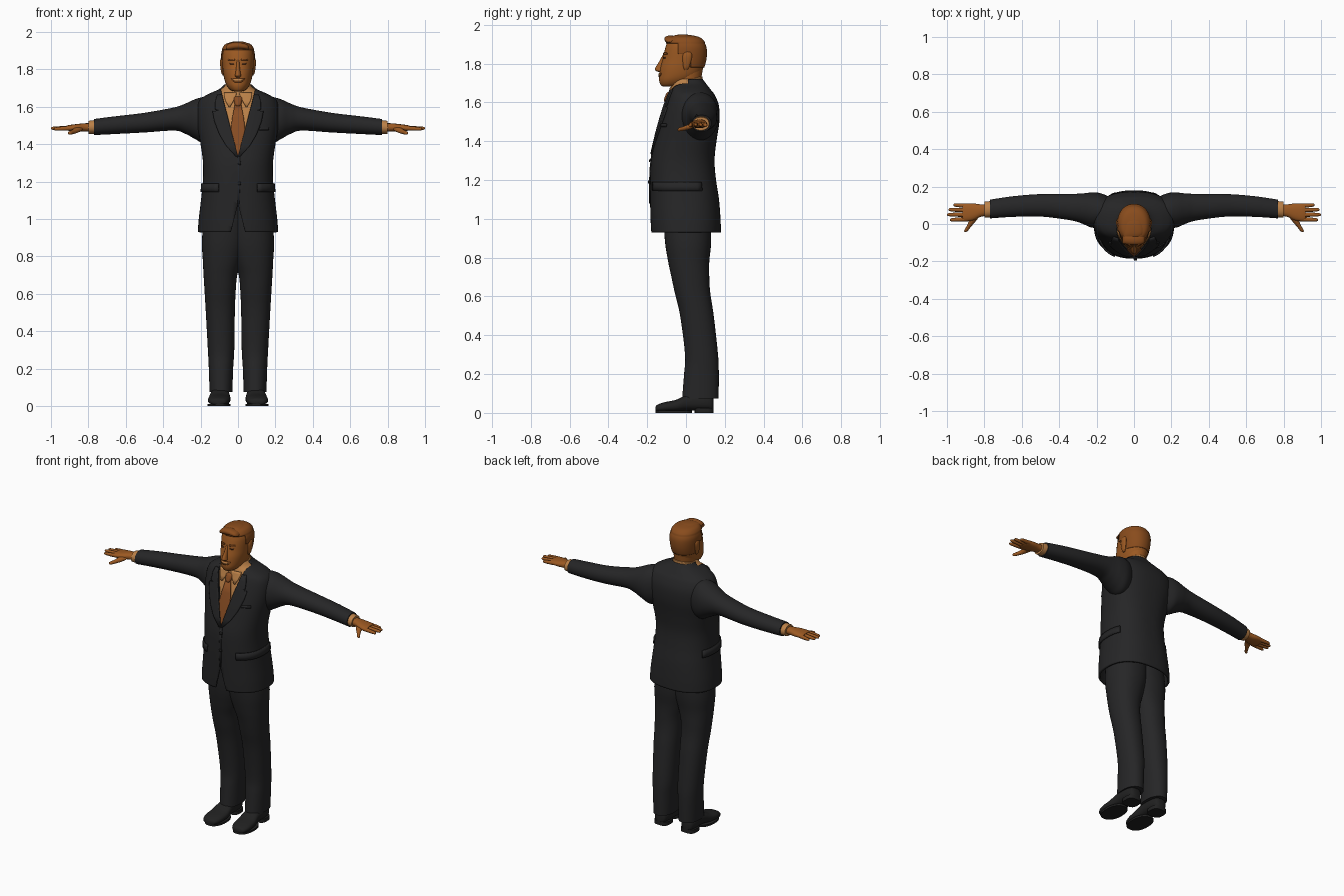
import bpy, bmesh, math
from mathutils import Vector


def material(name, rgb):
    m = bpy.data.materials.new(name)
    m.diffuse_color = (*rgb, 1)
    return m


SUIT = material("charcoal cloth", (0.019, 0.019, 0.020))
SHOE = material("black leather", (0.015, 0.015, 0.015))
SKIN = material("warm skin", (0.33, 0.10, 0.016))
HAIR = material("brown hair", (0.25, 0.072, 0.012))
SHIRT = material("tan shirt", (0.50, 0.22, 0.065))
TIE = material("rust tie", (0.25, 0.075, 0.017))
DARK = material("dark brown", (0.09, 0.03, 0.01))


def sample(keys, steps=5):
    """Smooth curve through keys (t, u0, u1, v0, v1)."""
    out = []
    for i in range(len(keys) - 1):
        a, b, c, d = (keys[max(i - 1, 0)], keys[i], keys[i + 1], keys[min(i + 2, len(keys) - 1)])
        for s in range(steps):
            f = s / steps
            out.append([0.5 * (2 * q + (r - p) * f + (2 * p - 5 * q + 4 * r - w) * f * f
                               + (3 * q - p - 3 * r + w) * f ** 3) for p, q, r, w in zip(a, b, c, d)])
    return out + [list(keys[-1])]


def ring_at(keys, z):
    rings = sample(keys)
    for a, b in zip(rings, rings[1:]):
        if a[0] <= z <= b[0]:
            f = (z - a[0]) / max(b[0] - a[0], 1e-6)
            return [p + (q - p) * f for p, q in zip(a, b)]
    return rings[-1]


def ring_point(r, ang, p, off=0.0):
    c, s = math.cos(ang), math.sin(ang)
    u = math.copysign(abs(c) ** (2 / p), c) * ((r[2] - r[1]) / 2 + off) + (r[1] + r[2]) / 2
    v = math.copysign(abs(s) ** (2 / p), s) * ((r[4] - r[3]) / 2 + off) + (r[3] + r[4]) / 2
    return u, v


def finish(bm, name, mat, mirror=False, thick=0.0, angle=40):
    bmesh.ops.recalc_face_normals(bm, faces=bm.faces[:])
    me = bpy.data.meshes.new(name)
    bm.to_mesh(me)
    bm.free()
    ob = bpy.data.objects.new(name, me)
    bpy.context.collection.objects.link(ob)
    me.materials.append(mat)
    bpy.ops.object.select_all(action='DESELECT')
    ob.select_set(True)
    bpy.context.view_layer.objects.active = ob
    bpy.ops.object.shade_smooth_by_angle(angle=math.radians(angle))
    if thick:
        m = ob.modifiers.new("thickness", 'SOLIDIFY')
        m.thickness, m.offset = thick, -1
    if mirror:
        ob.modifiers.new("mirror", 'MIRROR')
    return ob


def loft_mesh(keys, axis='z', n=32, p=2.0, caps=True, off=0.0):
    bm = bmesh.new()
    rows = []
    for r in sample(keys):
        row = []
        for i in range(n):
            u, v = ring_point(r, 2 * math.pi * i / n, p, off)
            co = {'z': (u, v, r[0]), 'x': (r[0], u, v), 'y': (u, r[0], v)}[axis]
            row.append(bm.verts.new(co))
        rows.append(row)
    for a, b in zip(rows, rows[1:]):
        for i in range(n):
            j = (i + 1) % n
            bm.faces.new((a[i], a[j], b[j], b[i]))
    if caps:
        bm.faces.new(rows[0])
        bm.faces.new(rows[-1])
    return bm


def loft(name, keys, mat, axis='z', n=32, p=2.0, mirror=False):
    return finish(loft_mesh(keys, axis, n, p), name, mat, mirror)


def grid(name, rows, mat, mirror=False, thick=0.006):
    bm = bmesh.new()
    vs = [[bm.verts.new(c) for c in row] for row in rows]
    for a, b in zip(vs, vs[1:]):
        for i in range(len(a) - 1):
            bm.faces.new((a[i], a[i + 1], b[i + 1], b[i]))
    ob = finish(bm, name, mat, mirror, thick)
    ob.modifiers[0].offset = 0
    return ob


def front_patch(name, keys, p, rows, off, mat, mirror=False, thick=0.006, cols=8):
    """Thin plate lying on the front of a loft; rows are (z, x0, x1)."""
    pts = []
    for z, x0, x1 in rows:
        r = ring_at(keys, z)
        rx, ry, cy = (r[2] - r[1]) / 2, (r[4] - r[3]) / 2, (r[3] + r[4]) / 2
        xs = [x0 + (x1 - x0) * i / cols for i in range(cols + 1)]
        pts.append([(x, cy - ry * (1 - min(1, abs(x) / rx) ** p) ** (1 / p) - off, z) for x in xs])
    return grid(name, pts, mat, mirror, thick)


def cut(bm, co, no):
    bmesh.ops.bisect_plane(bm, geom=bm.verts[:] + bm.edges[:] + bm.faces[:],
                           plane_co=Vector(co), plane_no=Vector(no))


def remove(bm, rule):
    dead = [f for f in bm.faces if rule(f.calc_center_median())]
    bmesh.ops.delete(bm, geom=dead, context='FACES')


# Jacket body with an open collar V and a split at the hem
def sym(rows):
    return [(z, -w, w, f, b) for z, w, f, b in rows]


TORSO = sym([(0.93, .215, -.18, .18), (1.0, .21, -.183, .178), (1.1, .198, -.185, .17),
             (1.2, .188, -.185, .155), (1.3, .187, -.18, .147), (1.4, .20, -.16, .157),
             (1.5, .217, -.135, .172), (1.58, .22, -.112, .17), (1.635, .205, -.094, .15),
             (1.665, .165, -.084, .128), (1.695, .10, -.078, .105), (1.72, .074, -.072, .086)])
P, V, K = 2.4, 1.335, 0.26
bm = loft_mesh(TORSO, n=64, p=P, caps=False)
for s in (1, -1):
    cut(bm, (0, 0, V), (s, 0, -K))
    cut(bm, (0, 0, 1.08), (s, 0, K))
cut(bm, (0, .01, 0), (0, 1, 0))
remove(bm, lambda c: c.y < .01 and (abs(c.x) < K * (c.z - V) or abs(c.x) < K * (1.08 - c.z)))
finish(bm, "jacket", SUIT, thick=0.012)

front_patch("lapel", TORSO, P, [(1.335, .0, .012), (1.39, .014, .062), (1.45, .03, .098), (1.52, .048, .125),
            (1.575, .062, .135), (1.58, .064, .10), (1.585, .065, .122), (1.63, .077, .12),
            (1.665, .085, .11)], .005, SUIT, True, .009)
front_patch("front_edge", TORSO, P, [(1.335, -.004, .01), (1.25, -.004, .01), (1.17, -.004, .01),
            (1.08, -.002, .008)], .002, SUIT)
front_patch("breast_pocket", TORSO, P, [(1.475, .115, .165), (1.49, .115, .165)], .004, SUIT)
for z in (1.19, 1.30):
    front_patch("button", TORSO, P, [(z - .008, .0, .016), (z + .008, .0, .016)], .007, SHOE)
flap = [[(*ring_point(ring_at(TORSO, z), math.radians(-62 + 9 * i), P, .004), z) for i in range(11)]
        for z in (1.145, 1.165, 1.19)]
grid("pocket_flap", flap, SUIT, True, .008)

# Sleeves
loft("sleeve", [(.12, .0, .14, 1.43, 1.64), (.18, -.02, .165, 1.405, 1.652), (.23, -.018, .168, 1.428, 1.64),
     (.28, .003, .163, 1.455, 1.618), (.34, .02, .161, 1.473, 1.597), (.5, .04, .16, 1.463, 1.568),
     (.65, .038, .148, 1.455, 1.55), (.77, .03, .13, 1.449, 1.535)], SUIT, 'x', 36, 2.1, True)

# Shirt, collar, cuffs and tie
SHIRT_KEYS = [(z, a + .009, b - .009, f + .009, k - .009) for z, a, b, f, k in TORSO if z > 1.25]
loft("shirt", SHIRT_KEYS, SHIRT, n=48, p=P)
bm = loft_mesh(sym([(1.655, .078, -.084, .078), (1.69, .073, -.08, .084), (1.715, .069, -.075, .084)]), caps=False)
for v in bm.verts:
    v.co.z += v.co.y * .22
finish(bm, "shirt_collar", SHIRT, thick=.006)
front_patch("collar_wing", SHIRT_KEYS, P, [(1.60, .042, .05), (1.63, .025, .066), (1.66, .01, .075),
            (1.675, .008, .075)], .008, SHIRT, True)
front_patch("tie_blade", SHIRT_KEYS, P, [(1.335, -.012, .012), (1.37, -.03, .03), (1.42, -.041, .041),
            (1.48, -.038, .038), (1.54, -.031, .031), (1.615, -.016, .016)], .006, TIE, thick=.009)
loft("tie_knot", sym([(1.605, .012, -.112, -.085), (1.615, .018, -.114, -.08), (1.645, .025, -.102, -.07),
                      (1.655, .02, -.092, -.07)]), TIE, n=20)
loft("cuff", [(.75, .037, .123, 1.455, 1.53), (.785, .035, .121, 1.455, 1.527), (.80, .034, .119, 1.456, 1.524)],
     SHIRT, 'x', 28, 2.1, True)

# Hands
loft("palm", [(.78, .045, .105, 1.468, 1.512), (.82, .038, .105, 1.468, 1.512), (.86, .02, .11, 1.468, 1.508),
     (.90, .014, .11, 1.471, 1.503), (.918, .02, .105, 1.475, 1.499)], SKIN, 'x', 24, 2.3, True)
for name, y0, y1, tip, z in (("index_finger", .026, .022, .985, 1.481), ("middle_finger", .05, .05, 1.0, 1.485),
                             ("ring_finger", .074, .077, .992, 1.484), ("little_finger", .097, .102, .965, 1.481)):
    L = tip - .89
    loft(name, [(.89 + L * f, y0 + (y1 - y0) * f - r, y0 + (y1 - y0) * f + r,
                 1.486 + (z - 1.486) * f - r, 1.486 + (z - 1.486) * f + r)
                for f, r in ((0, .012), (.4, .0115), (.8, .0095), (.95, .007), (1, .002))],
         SKIN, 'x', 12, 2, True)
loft("thumb", [(-.043, .899, .905, 1.455, 1.461), (-.037, .889, .909, 1.451, 1.469),
     (-.015, .872, .897, 1.454, 1.476), (.01, .85, .885, 1.459, 1.486), (.035, .83, .88, 1.467, 1.495)],
     SKIN, 'y', 14, 2, True)

# Trousers
loft("trouser_leg", [(.075, .03, .152, -.02, .168), (.2, .026, .156, -.01, .169), (.3, .02, .161, -.005, .165),
     (.5, .017, .172, -.03, .143), (.62, .012, .179, -.058, .125), (.7, .004, .184, -.075, .12),
     (.78, -.02, .188, -.092, .12), (.9, -.05, .192, -.11, .13), (1.12, -.06, .17, -.12, .12)],
     SUIT, n=36, p=2.2, mirror=True)

# Shoes with sole and heel
loft("shoe", [(-.158, .085, .125, .012, .03), (-.148, .062, .147, .006, .042), (-.11, .045, .16, .005, .055),
     (-.05, .04, .158, .006, .068), (.01, .045, .148, .012, .095), (.09, .048, .145, .012, .10),
     (.13, .058, .135, .012, .09), (.142, .075, .118, .018, .07)], SHOE, 'y', 28, 2.4, True)
loft("shoe_sole", [(z, .04, .162, -.158, .03) for z in (0, .012)], SHOE, n=32, p=2.3, mirror=True)
loft("shoe_heel", [(z, .047, .146, .045, .143) for z in (0, .024)], SHOE, n=24, p=3, mirror=True)

# Neck and head
loft("neck", sym([(1.6, .06, -.05, .07), (1.70, .062, -.068, .076), (1.78, .066, -.06, .088)]), SKIN)
HEAD = sym([(1.682, .018, -.118, -.06), (1.69, .04, -.13, -.01), (1.712, .059, -.138, .035),
            (1.74, .071, -.137, .07), (1.78, .079, -.132, .09), (1.82, .083, -.121, .101), (1.86, .086, -.112, .104),
            (1.89, .085, -.104, .10), (1.915, .076, -.094, .086), (1.932, .058, -.076, .062),
            (1.941, .02, -.035, .02)])
loft("head", HEAD, SKIN, n=40, p=2.15)
loft("nose", sym([(1.757, .011, -.142, -.11), (1.766, .017, -.159, -.11), (1.78, .014, -.157, -.11),
                  (1.81, .010, -.139, -.10), (1.85, .008, -.117, -.09)]), SKIN, n=16)
loft("ear", [(1.768, .074, .082, -.008, .008), (1.785, .074, .09, -.014, .018), (1.83, .076, .096, -.018, .03),
             (1.855, .076, .094, -.012, .028), (1.864, .078, .086, .0, .016)], SKIN, n=16, mirror=True)

# Face details
front_patch("eyebrow", HEAD, 2.15, [(1.848, .016, .052), (1.856, .018, .05)], .003, HAIR, True)
front_patch("eye", HEAD, 2.15, [(1.827, .022, .042), (1.835, .02, .044)], .001, DARK, True, .004)
front_patch("lips", HEAD, 2.15, [(1.731, -.016, .016), (1.74, -.03, .03), (1.752, -.036, .036)], .001, HAIR)
front_patch("teeth", HEAD, 2.15, [(1.738, -.018, .018), (1.748, -.028, .028)], .003, SHIRT, thick=.005)

# Short hair cap with sideburns, and a swept fringe
bm = loft_mesh(HEAD, n=48, p=2.15, off=.004)
for co, no in (((0, 0, 1.905), (0, 0, 1)), ((0, 0, 1.78), (0, 0, 1)), ((0, 0, 1.85), (0, 0, 1)),
               ((0, .025, 0), (0, 1, 0)), ((0, -.04, 0), (0, 1, 0))):
    cut(bm, co, no)
remove(bm, lambda c: not (c.z > 1.905 or (c.y > .025 and c.z > 1.78) or (c.y > -.04 and c.z > 1.85)))
for v in bm.verts:
    if v.co.z > 1.905:
        v.co.z += .006
finish(bm, "hair", HAIR, thick=.004)
loft("hair_fringe", [(-.078, -.058, .03, 1.915, 1.938), (-.05, -.056, .05, 1.918, 1.948),
     (.0, -.05, .05, 1.915, 1.95), (.045, -.03, .03, 1.92, 1.942)], HAIR, 'y', 24, 2.2)
loft("hair_quiff", [(-.062, -.104, -.06, 1.905, 1.926), (-.045, -.108, -.05, 1.903, 1.94),
     (.0, -.112, -.05, 1.908, 1.945), (.045, -.107, -.05, 1.906, 1.935), (.06, -.09, -.06, 1.91, 1.92)],
     HAIR, 'x', 20, 2.2)
